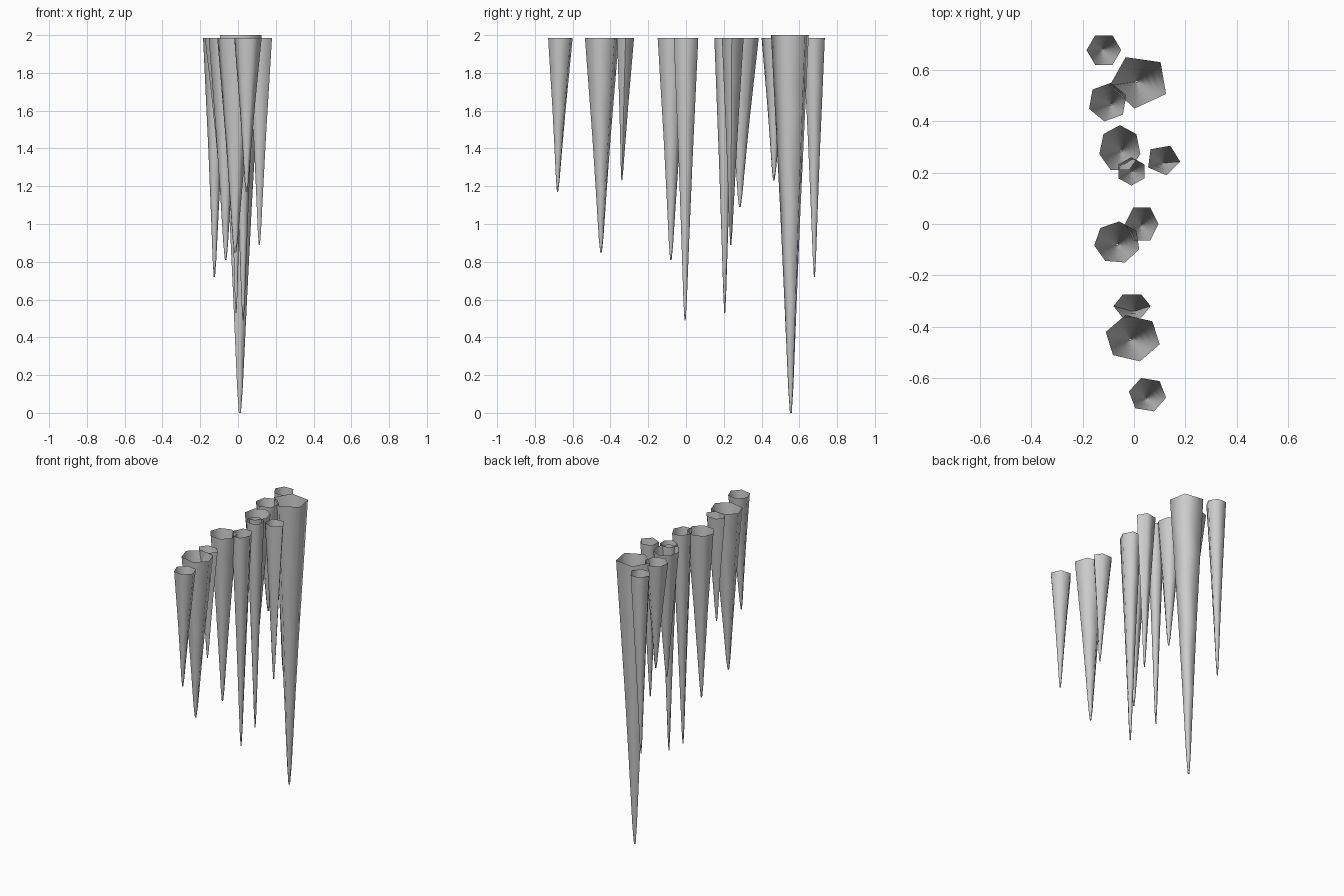
import bpy, bmesh, math
from mathutils import Vector

default = bpy.data.objects.get("Cube")
if default:
    bpy.data.objects.remove(default)

# Single ice-grey material
ice = bpy.data.materials.new("ice grey")
ice.use_nodes = True
colour = (0.6, 0.6, 0.6, 1)
ice.diffuse_color = colour
ice.node_tree.nodes["Principled BSDF"].inputs["Base Color"].default_value = colour

# Taper shared by all icicles: (fraction of length, fraction of rim size)
TAPER = [(0, 1), (.2, .8), (.45, .55), (.7, .33), (.93, .14), (1, .05)]


def rim_outline(low, high, sides, turn):
    """Polygon with the given turn in degrees, stretched to fill a box."""
    angles = [math.radians(turn) + math.tau * i / sides for i in range(sides)]
    axes = []
    for func, a, b in zip((math.cos, math.sin), low, high):
        vals = [func(t) for t in angles]
        span = max(vals) - min(vals)
        axes.append([a + (v - min(vals)) / span * (b - a) for v in vals])
    return [Vector(p) for p in zip(*axes)]


def icicle(name, low, high, sides, turn, tip, top=1.985):
    """Open-topped hollow spike running from its rim down to a blunt tip."""
    rim = rim_outline(low, high, sides, turn)
    centre = (Vector(low) + Vector(high)) / 2
    end = Vector(tip[:2])
    bm = bmesh.new()
    rings = []
    for along, size in TAPER:
        mid = centre.lerp(end, along)
        z = top + (tip[2] - top) * along
        rings.append([bm.verts.new((*(mid + (p - centre) * size), z)) for p in rim])
    for upper, lower in zip(rings, rings[1:]):
        for i in range(sides):
            j = (i + 1) % sides
            bm.faces.new((upper[i], lower[i], lower[j], upper[j]))
    bm.faces.new(reversed(rings[-1]))
    mesh = bpy.data.meshes.new(name)
    bm.to_mesh(mesh)
    bm.free()
    mesh.materials.append(ice)
    obj = bpy.data.objects.new(name, mesh)
    bpy.context.collection.objects.link(obj)
    bpy.ops.object.select_all(action='DESELECT')
    obj.select_set(True)
    bpy.context.view_layer.objects.active = obj
    bpy.ops.object.shade_smooth_by_angle(angle=math.radians(75))


# Back cluster
icicle("back_icicle", (-.185, .62), (-.05, .735), 6, 0, (-.125, .68, .72))
icicle("longest_icicle", (-.095, .45), (.125, .65), 5, 45, (.01, .555, 0), top=2)
icicle("back_short_icicle", (-.175, .4), (-.03, .55), 6, 20, (-.09, .465, 1.23))

# Rear middle cluster
icicle("rear_wide_icicle", (-.135, .21), (.025, .385), 7, 90, (-.05, .285, 1.09))
icicle("rear_side_icicle", (.055, .19), (.18, .305), 5, 65, (.113, .237, .89))
icicle("rear_thin_icicle", (-.06, .15), (.04, .26), 6, 90, (-.01, .205, .53))

# Front middle cluster
icicle("middle_long_icicle", (-.035, -.065), (.095, .065), 6, 0, (.027, -.005, .49))
icicle("middle_wide_icicle", (-.155, -.15), (.02, .01), 7, 85, (-.065, -.08, .81))

# Front cluster
icicle("front_short_icicle", (-.08, -.365), (.065, -.275), 6, 0, (0, -.34, 1.23))
icicle("front_wide_icicle", (-.11, -.535), (.1, -.355), 6, 45, (-.015, -.45, .85))
icicle("front_icicle", (-.02, -.73), (.125, -.6), 6, 110, (.045, -.68, 1.17))
